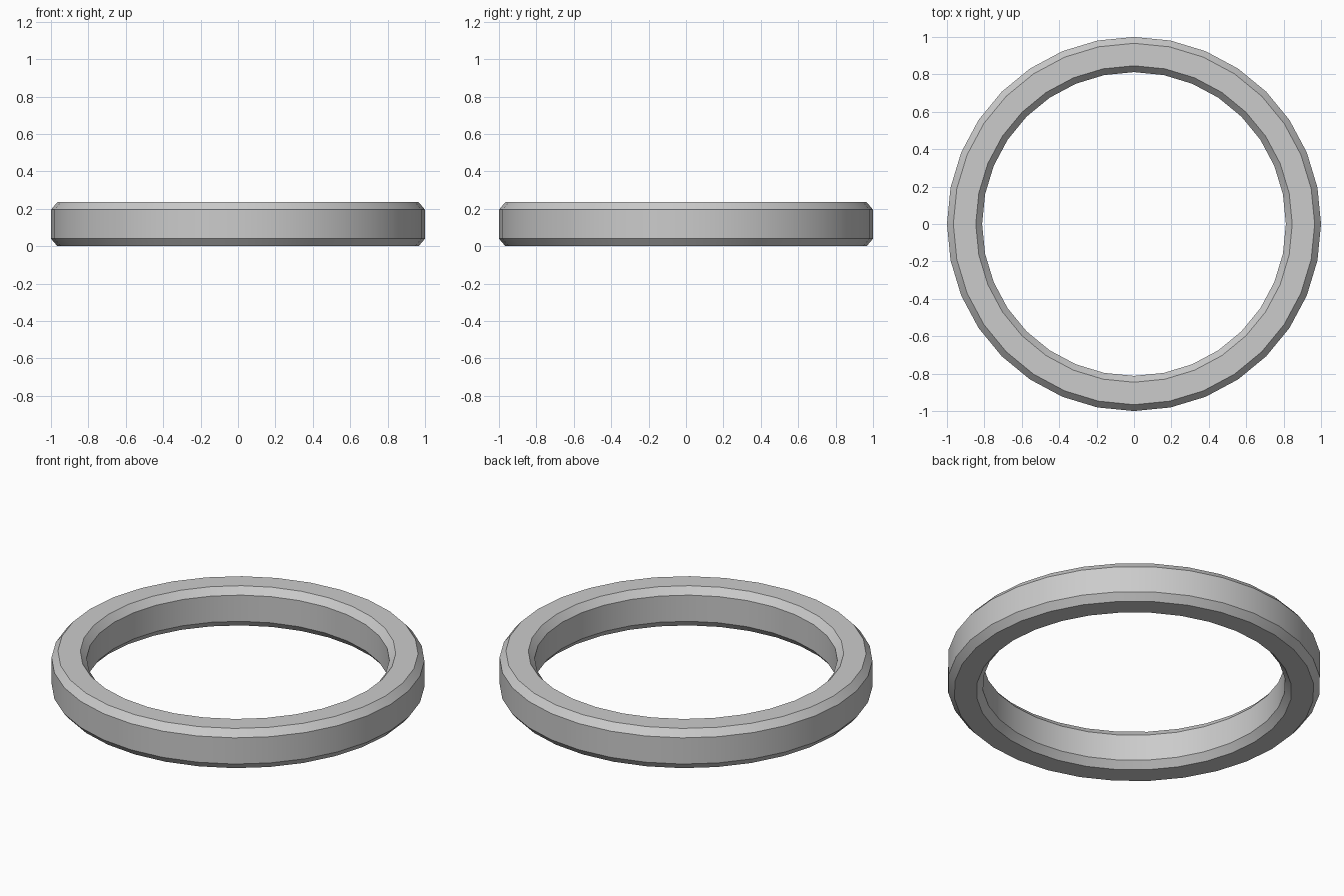
import bpy, bmesh
from math import cos, sin, tau, radians

if "Cube" in bpy.data.objects:
    bpy.data.objects.remove(bpy.data.objects["Cube"])

SIDES = 32
R_OUT, R_IN, HEIGHT = 1.0, 0.812, 0.235
CR, CZ = 0.034, 0.04  # chamfer: radial and vertical size

# Chamfered rectangular cross-section as (radius, z)
profile = [
    (R_IN + CR, 0), (R_OUT - CR, 0),
    (R_OUT, CZ), (R_OUT, HEIGHT - CZ),
    (R_OUT - CR, HEIGHT), (R_IN + CR, HEIGHT),
    (R_IN, HEIGHT - CZ), (R_IN, CZ),
]

# Sweep the section around z to make the band
bm = bmesh.new()
rings = []
for i in range(SIDES):
    a = tau * i / SIDES
    rings.append([bm.verts.new((r * cos(a), r * sin(a), z)) for r, z in profile])
n = len(profile)
for i in range(SIDES):
    p, q = rings[i], rings[(i + 1) % SIDES]
    for j in range(n):
        k = (j + 1) % n
        bm.faces.new((p[j], q[j], q[k], p[k]))
bmesh.ops.recalc_face_normals(bm, faces=bm.faces)

mesh = bpy.data.meshes.new("ring_band")
bm.to_mesh(mesh)
bm.free()
ring = bpy.data.objects.new("ring_band", mesh)
bpy.context.collection.objects.link(ring)

# Smooth around the ring, crisp chamfer edges
bpy.context.view_layer.objects.active = ring
ring.select_set(True)
bpy.ops.object.shade_smooth_by_angle(angle=radians(30))
